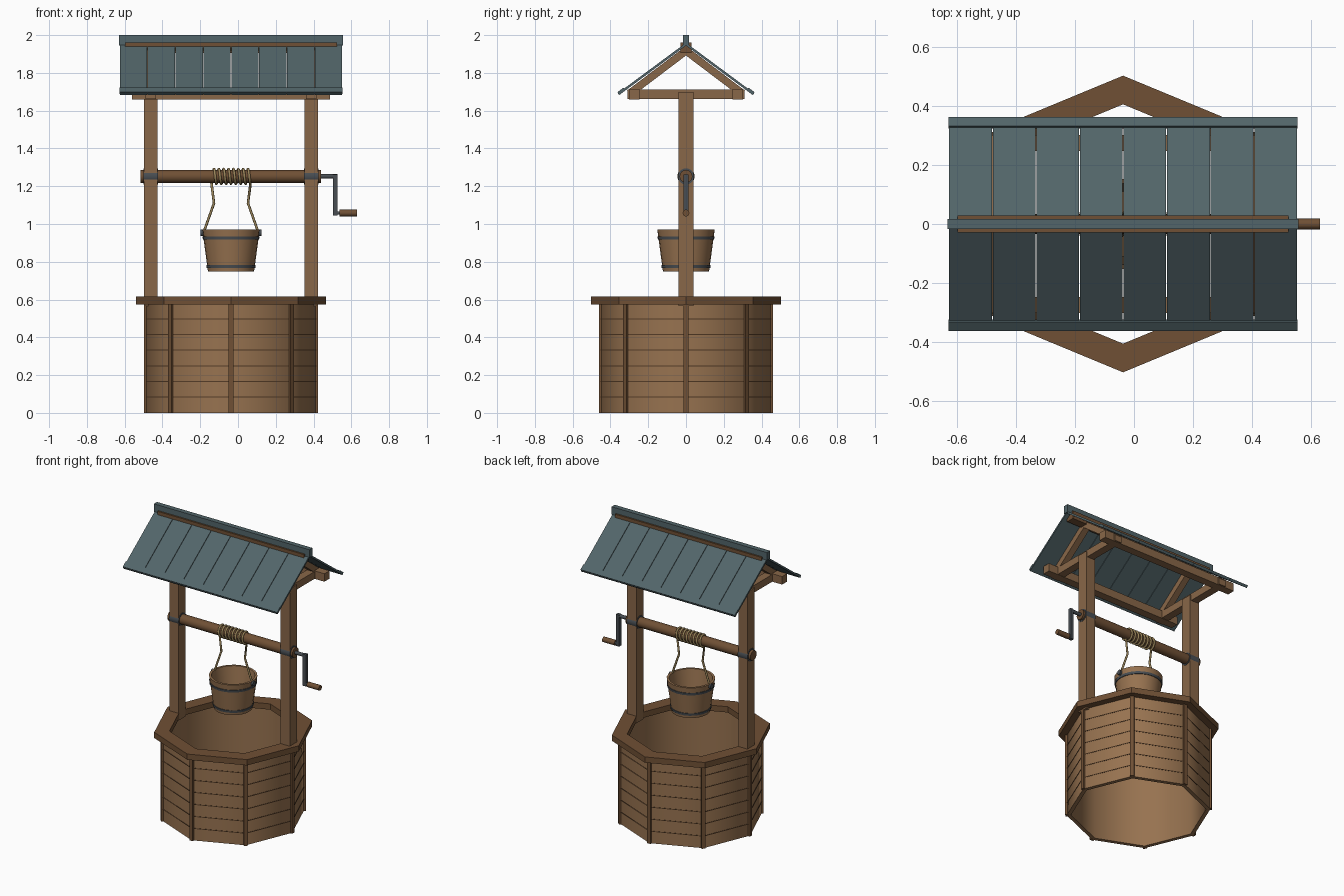
import bpy, bmesh
from math import sin, cos, pi, radians
from mathutils import Vector, Matrix

if "Cube" in bpy.data.objects:
    bpy.data.objects.remove(bpy.data.objects["Cube"])

CX = -0.037  # axis of the well


def mat(name, rgb):
    m = bpy.data.materials.new(name)
    m.diffuse_color = (*rgb, 1)
    m.use_nodes = True
    m.node_tree.nodes["Principled BSDF"].inputs["Base Color"].default_value = m.diffuse_color
    return m


WOOD = mat("wood", (0.31, 0.17, 0.08))
POST = mat("post_wood", (0.25, 0.135, 0.065))
DARK = mat("dark_wood", (0.16, 0.08, 0.035))
SEAM = mat("seam", (0.09, 0.045, 0.02))
SLATE = mat("roof_slate", (0.085, 0.13, 0.142))
IRON = mat("iron", (0.065, 0.075, 0.085))
ROPE = mat("rope", (0.32, 0.23, 0.10))


def finish(name, bm, m, smooth=None):
    bmesh.ops.recalc_face_normals(bm, faces=bm.faces)
    me = bpy.data.meshes.new(name)
    bm.to_mesh(me)
    bm.free()
    me.materials.append(m)
    ob = bpy.data.objects.new(name, me)
    bpy.context.collection.objects.link(ob)
    if smooth:
        bpy.ops.object.select_all(action='DESELECT')
        ob.select_set(True)
        bpy.context.view_layer.objects.active = ob
        bpy.ops.object.shade_smooth_by_angle(angle=radians(smooth))
    return ob


def add_box(bm, size, matrix):
    bmesh.ops.create_cube(bm, size=1, matrix=matrix @ Matrix.Diagonal((*size, 1)))


def box(name, x, y, z, m):
    """Box from (min, max) ranges."""
    bm = bmesh.new()
    mid = Vector([(r[0] + r[1]) / 2 for r in (x, y, z)])
    add_box(bm, [r[1] - r[0] for r in (x, y, z)], Matrix.Translation(mid))
    return finish(name, bm, m)


def beam(name, a, b, w, h, m):
    """Box of width w (x) and thickness h running from a to b."""
    a, b = Vector(a), Vector(b)
    bm = bmesh.new()
    rot = (b - a).to_track_quat('Y', 'Z').to_matrix().to_4x4()
    add_box(bm, (w, (b - a).length, h), Matrix.Translation((a + b) / 2) @ rot)
    return finish(name, bm, m)


def lathe(name, profile, n, m, smooth=None, closed=True):
    """Revolve (radius, z) points about the well axis; radius 0 makes a pole."""
    bm = bmesh.new()
    rings = []
    for r, z in profile:
        if r == 0:
            rings.append([bm.verts.new((CX, 0, z))] * n)
        else:
            rings.append([bm.verts.new((CX + r * cos(2 * pi * i / n), r * sin(2 * pi * i / n), z))
                          for i in range(n)])
    pairs = list(zip(rings, rings[1:])) + ([(rings[-1], rings[0])] if closed else [])
    for p, q in pairs:
        for i in range(n):
            j = (i + 1) % n
            bm.faces.new(dict.fromkeys((p[i], p[j], q[j], q[i])))
    return finish(name, bm, m, smooth)


def rod(name, x0, x1, z, r, m, n=16):
    """Cylinder along x."""
    bm = bmesh.new()
    bmesh.ops.create_cone(bm, cap_ends=True, segments=n, radius1=r, radius2=r, depth=x1 - x0,
                          matrix=Matrix.Translation(((x0 + x1) / 2, 0, z)) @ Matrix.Rotation(pi / 2, 4, 'Y'))
    return finish(name, bm, m, 40)


# Octagonal wall and rim
lathe("well_wall", [(0.452, 0), (0.452, 0.58), (0.425, 0.58), (0.425, 0)], 8, WOOD, 50)
lathe("well_rim", [(0.502, 0.575), (0.502, 0.615), (0.405, 0.615), (0.405, 0.575)], 8, DARK)

# Plank seams on each face and battens on each corner
seams, battens = bmesh.new(), bmesh.new()
centre = Matrix.Translation((CX, 0, 0))
for i in range(8):
    face = centre @ Matrix.Rotation((i + 0.5) * pi / 4, 4, 'Z')
    for k in range(1, 7):
        add_box(seams, (0.006, 0.335, 0.005), face @ Matrix.Translation((0.4165, 0, k * 0.083)))
    corner = centre @ Matrix.Rotation(i * pi / 4, 4, 'Z')
    add_box(battens, (0.022, 0.026, 0.577), corner @ Matrix.Translation((0.449, 0, 0.2885)))
finish("plank_seams", seams, SEAM)
finish("corner_battens", battens, DARK)

# Posts, tie beams, bearings and rafters on both sides
for side, s in (("left", -1), ("right", 1)):
    px = CX + s * 0.425
    box(side + "_post", (px - 0.035, px + 0.035), (-0.039, 0.039), (0.565, 1.70), POST)
    box(side + "_tie_beam", (px - 0.027, px + 0.027), (-0.31, 0.31), (1.662, 1.712), POST)
    rod(side + "_bearing", px - 0.038, px + 0.038, 1.252, 0.043, IRON)
    for end, t in (("front", -1), ("back", 1)):
        beam(f"{side}_{end}_rafter", (px, t * 0.30, 1.69), (px, 0, 1.917), 0.045, 0.04, POST)

# Roof: plates, ridge, boards, eave strips and cap
box("ridge_beam", (CX - 0.56, CX + 0.56), (-0.028, 0.028), (1.905, 1.962), DARK)
for end, t in (("front", -1), ("back", 1)):
    box(end + "_wall_plate", (CX - 0.525, CX + 0.525), sorted((t * 0.247, t * 0.302)), (1.66, 1.715), POST)
    for i in range(8):
        bx = CX + (i - 3.5) * 0.1475
        beam(f"{end}_roof_board_{i + 1}", (bx, t * 0.358, 1.687), (bx, t * 0.004, 1.949), 0.1445, 0.012, SLATE)
    beam(end + "_eave_strip", (CX, t * 0.359, 1.693), (CX, t * 0.327, 1.7165), 1.18, 0.013, SLATE)
box("ridge_cap", (CX - 0.594, CX + 0.594), (-0.017, 0.017), (1.945, 2.0), SLATE)

# Windlass and crank
rod("axle", -0.516, 0.44, 1.252, 0.034, DARK)
rod("crank_shaft", 0.43, 0.527, 1.252, 0.012, IRON, 12)
box("crank_arm", (0.503, 0.527), (-0.012, 0.012), (1.045, 1.263), IRON)
rod("crank_pin", 0.51, 0.56, 1.058, 0.009, IRON, 12)
rod("crank_handle", 0.537, 0.629, 1.058, 0.018, DARK, 14)

# Rope: up from one bucket ear, eight turns round the axle, down to the other
path = [(CX - 0.145, 0, 0.955), (CX - 0.09, 0, 1.11)]
for i in range(8 * 16 + 1):
    a = 2 * pi * i / 16
    path.append((CX - 0.103 + 0.206 * i / 128, 0.039 * sin(a), 1.252 - 0.039 * cos(a)))
path += [(CX + 0.09, 0, 1.11), (CX + 0.145, 0, 0.955)]
cu = bpy.data.curves.new("rope", 'CURVE')
cu.dimensions = '3D'
cu.bevel_depth, cu.bevel_resolution, cu.use_fill_caps = 0.007, 2, True
sp = cu.splines.new('POLY')
sp.points.add(len(path) - 1)
for p, co in zip(sp.points, path):
    p.co = (*co, 1)
cu.materials.append(ROPE)
bpy.context.collection.objects.link(bpy.data.objects.new("rope", cu))

# Bucket with hoops and ears
lathe("bucket", [(0, 0.748), (0.122, 0.748), (0.152, 0.97), (0.137, 0.97), (0.110, 0.768), (0, 0.768)],
      24, WOOD, 40, closed=False)
for name, z in (("lower_hoop", 0.775), ("upper_hoop", 0.925)):
    r0, r1 = [0.122 + (q - 0.748) * 0.135 for q in (z - 0.008, z + 0.008)]
    lathe(name, [(r0 - 0.003, z - 0.008), (r0 + 0.004, z - 0.008), (r1 + 0.004, z + 0.008), (r1 - 0.003, z + 0.008)],
          24, IRON, 40)
for side, s in (("left", -1), ("right", 1)):
    rod(side + "_bucket_ear", CX + s * 0.15 - 0.011, CX + s * 0.15 + 0.011, 0.953, 0.017, IRON, 12)
